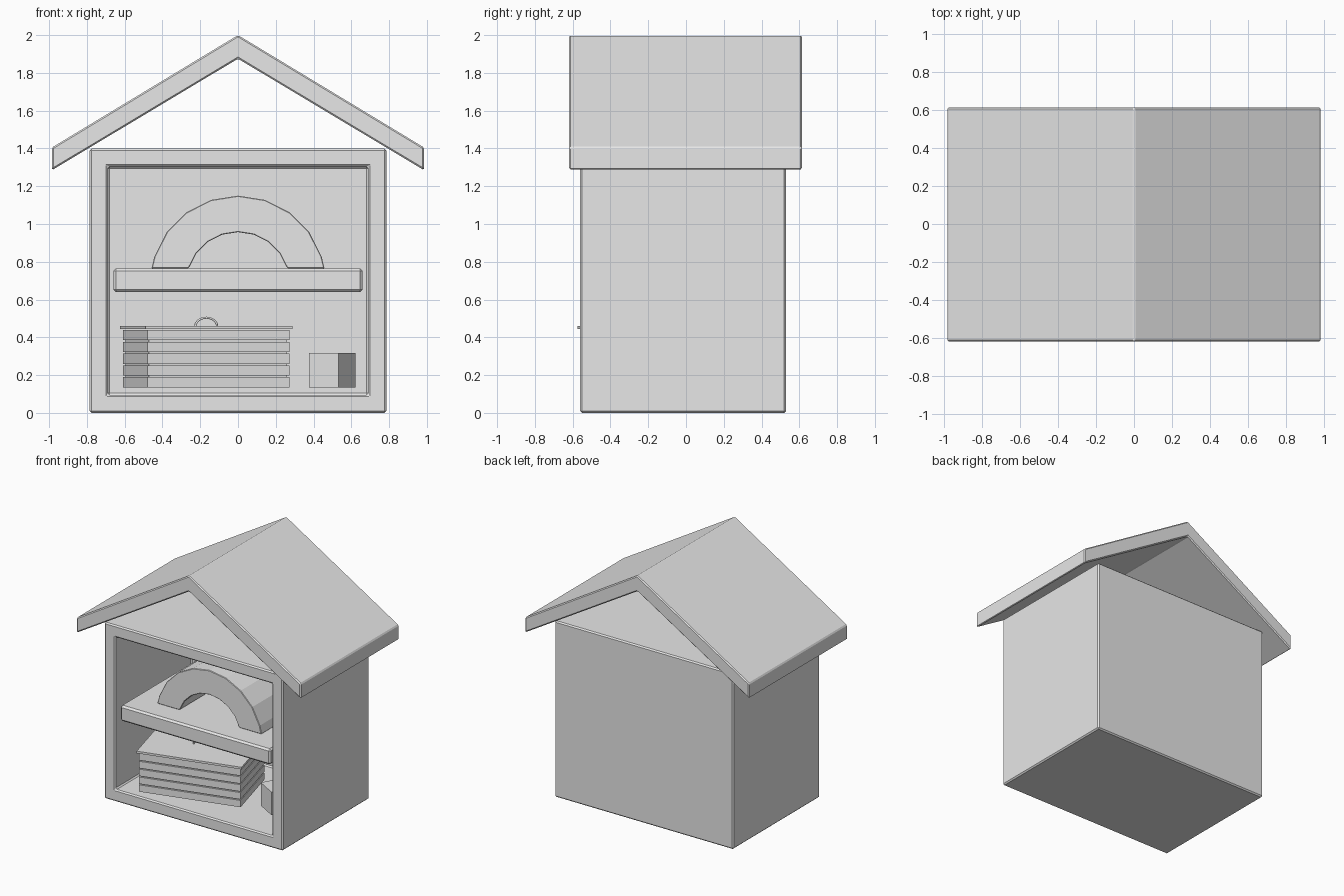
import bpy, bmesh
from math import sin, cos, pi, radians
from mathutils import Matrix, Vector

if "Cube" in bpy.data.objects:
    bpy.data.objects.remove(bpy.data.objects["Cube"], do_unlink=True)

GREY = bpy.data.materials.new("plain_grey")
GREY.use_nodes = True
GREY.diffuse_color = (0.8, 0.8, 0.8, 1)
GREY.node_tree.nodes["Principled BSDF"].inputs["Base Color"].default_value = (0.8, 0.8, 0.8, 1)


def finish(name, bm, bevel=0.0, loc=(0, 0, 0), turn=0.0):
    bmesh.ops.recalc_face_normals(bm, faces=bm.faces)
    mesh = bpy.data.meshes.new(name)
    bm.to_mesh(mesh)
    bm.free()
    mesh.materials.append(GREY)
    ob = bpy.data.objects.new(name, mesh)
    bpy.context.collection.objects.link(ob)
    ob.location = loc
    ob.rotation_euler.z = radians(turn)
    if bevel:
        mod = ob.modifiers.new("soft_edges", 'BEVEL')
        mod.width = bevel
        mod.segments = 1
        mod.limit_method = 'ANGLE'
        mod.angle_limit = radians(30)
    return ob


def add_box(bm, lo, hi):
    lo, hi = Vector(lo), Vector(hi)
    mat = Matrix.Translation((lo + hi) / 2) @ Matrix.Diagonal((*(hi - lo), 1))
    return bmesh.ops.create_cube(bm, size=1, matrix=mat)


def prism(name, outline, y0, y1, bevel):
    """Extrude an x-z outline along y."""
    bm = bmesh.new()
    face = bm.faces.new([bm.verts.new((x, y0, z)) for x, z in outline])
    out = bmesh.ops.extrude_face_region(bm, geom=[face])
    moved = [v for v in out["geom"] if isinstance(v, bmesh.types.BMVert)]
    bmesh.ops.translate(bm, verts=moved, vec=(0, y1 - y0, 0))
    return finish(name, bm, bevel)


# Cabinet: box with a recessed front
bm = bmesh.new()
add_box(bm, (-0.785, -0.56, 0), (0.785, 0.53, 1.4))
bm.normal_update()
front = min(bm.faces, key=lambda f: f.calc_center_median().y)
bmesh.ops.inset_region(bm, faces=[front], thickness=0.135)
out = bmesh.ops.extrude_face_region(bm, geom=[front])
bmesh.ops.translate(bm, vec=(0, 0.96, 0),
                    verts=[v for v in out["geom"] if isinstance(v, bmesh.types.BMVert)])
if front.is_valid:
    bmesh.ops.delete(bm, geom=[front], context='FACES_ONLY')
finish("cabinet", bm, 0.01)

# Gabled roof
prism("roof", [(-0.985, 1.285), (-0.985, 1.405), (0, 2.0), (0.985, 1.405),
               (0.985, 1.285), (0, 1.875)], -0.62, 0.615, 0.008)

# Shelf
bm = bmesh.new()
add_box(bm, (-0.66, -0.54, 0.64), (0.66, 0.41, 0.765))
finish("shelf", bm, 0.014)

# Half-round arch standing on the shelf
STEPS = 10
def arc(r):
    pts = [(-r * cos(pi * i / STEPS), 0.685 + r * sin(pi * i / STEPS)) for i in range(STEPS + 1)]
    pts[0], pts[-1] = (-r * 0.985, 0.765), (r * 0.985, 0.765)
    return pts
prism("arch", arc(0.465) + arc(0.272)[::-1], -0.36, 0.36, 0.004)

# Slatted crate, turned on the floor
CRATE, TURN = (-0.168, -0.218, 0.135), 15
W, D = 0.39, 0.25
bm = bmesh.new()
for i in range(5):
    add_box(bm, (-W, -D, i * 0.0625), (W, D, i * 0.0625 + 0.054))
add_box(bm, (-W + 0.012, -D + 0.012, 0.005), (W - 0.012, D - 0.012, 0.3))
finish("slatted_crate", bm, 0, CRATE, TURN)

bm = bmesh.new()
add_box(bm, (-W - 0.012, -D - 0.012, 0.308), (W + 0.012, D + 0.012, 0.325))
finish("crate_lid", bm, 0, CRATE, TURN)

# Lid handle: a bent rod
curve = bpy.data.curves.new("handle_path", 'CURVE')
curve.dimensions = '3D'
curve.bevel_depth = 0.006
curve.bevel_resolution = 1
curve.use_fill_caps = True
spline = curve.splines.new('POLY')
spline.points.add(10)
for i, p in enumerate(spline.points):
    a = pi * i / 10
    p.co = (-0.06 * cos(a), 0, 0.323 + 0.046 * sin(a), 1)
curve.materials.append(GREY)
handle = bpy.data.objects.new("lid_handle", curve)
bpy.context.collection.objects.link(handle)
handle.location = CRATE
handle.rotation_euler.z = radians(TURN)

# Small block beside the crate
bm = bmesh.new()
add_box(bm, (-0.09, -0.09, 0), (0.09, 0.09, 0.183))
finish("small_block", bm, 0, (0.498, -0.217, 0.135), -30)
